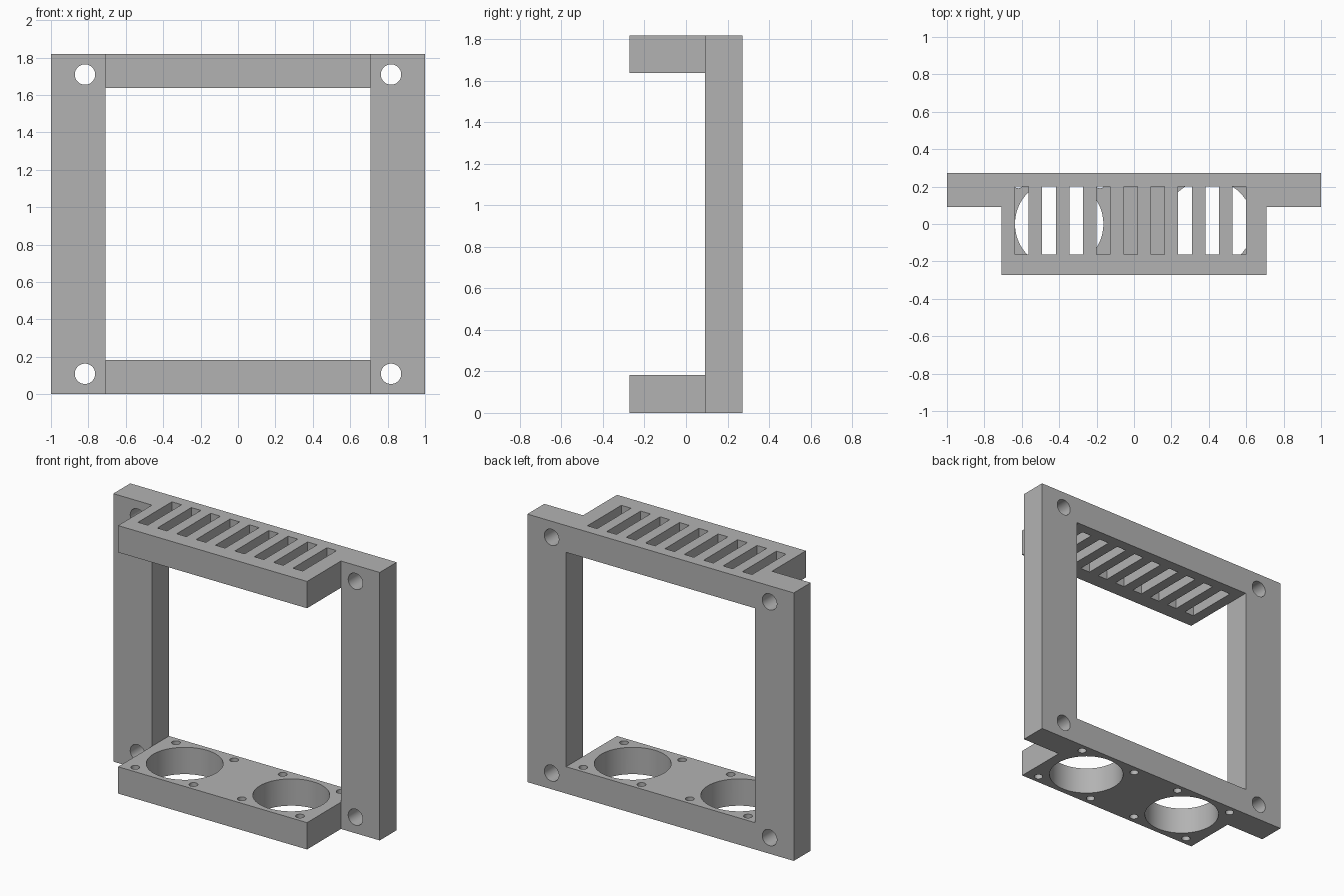
import bpy, bmesh, math
from mathutils import Matrix, Vector

if "Cube" in bpy.data.objects:
    bpy.data.objects.remove(bpy.data.objects["Cube"], do_unlink=True)

S = 1 / 55                      # design units (110 wide) to model units
WIDTH, HEIGHT, BAR = 110, 100, 10
SHELF, DEPTH = 78, 30           # shelf width and overall depth

grey = bpy.data.materials.new("plain grey")
grey.use_nodes = True
grey.diffuse_color = (0.45, 0.45, 0.45, 1)
grey.node_tree.nodes["Principled BSDF"].inputs["Base Color"].default_value = (0.45, 0.45, 0.45, 1)


def add_box(bm, low, high):
    low, high = Vector(low), Vector(high)
    matrix = Matrix.Translation((low + high) / 2) @ Matrix.Diagonal((*(high - low), 1))
    bmesh.ops.create_cube(bm, size=1, matrix=matrix)


def add_cylinder(bm, centre, radius, length, along_y=False):
    matrix = Matrix.Translation(centre)
    if along_y:
        matrix = matrix @ Matrix.Rotation(math.pi / 2, 4, 'X')
    bmesh.ops.create_cone(bm, cap_ends=True, segments=64, radius1=radius,
                          radius2=radius, depth=length, matrix=matrix)


def make_object(name, bm):
    bmesh.ops.scale(bm, vec=(S, S, S), verts=bm.verts)
    mesh = bpy.data.meshes.new(name)
    bm.to_mesh(mesh)
    bm.free()
    mesh.materials.append(grey)
    obj = bpy.data.objects.new(name, mesh)
    bpy.context.collection.objects.link(obj)
    return obj


def box_object(name, low, high):
    bm = bmesh.new()
    add_box(bm, low, high)
    return make_object(name, bm)


def combine(target, other, operation):
    bpy.context.view_layer.objects.active = target
    mod = target.modifiers.new(other.name, 'BOOLEAN')
    mod.operation, mod.solver, mod.object = operation, 'EXACT', other
    bpy.ops.object.modifier_apply(modifier=mod.name)
    bpy.data.objects.remove(other, do_unlink=True)


# Upright frame with its large window
frame = box_object("mounting_frame", (-WIDTH / 2, 5, 0), (WIDTH / 2, 15, HEIGHT))
window = box_object("window_cutter", (-SHELF / 2, 0, BAR), (SHELF / 2, 20, HEIGHT - BAR))
combine(frame, window, 'DIFFERENCE')

# Top and bottom shelves, fused into the frame bars
for name, z in (("bottom_shelf", 0), ("top_shelf", HEIGHT - BAR)):
    shelf = box_object(name, (-SHELF / 2, -DEPTH / 2, z), (SHELF / 2, 10, z + BAR))
    combine(frame, shelf, 'UNION')

# All openings in one cutter
bm = bmesh.new()
for i in range(9):              # vent slots in the top shelf
    x = -35 + 8 * i
    add_box(bm, (x, -9, 85), (x + 4, 11, 105))
for side in (-1, 1):
    add_cylinder(bm, (22 * side, 0, 5), 13, 20)             # large round opening
    for dx in (-12, 12):                                    # its four screw holes
        for dy in (-12, 12):
            add_cylinder(bm, (22 * side + dx, dy, 5), 1.5, 20)
    for z in (6, HEIGHT - 6):                               # frame mounting holes
        add_cylinder(bm, (45 * side, 10, z), 3, 20, along_y=True)
combine(frame, make_object("opening_cutter", bm), 'DIFFERENCE')

# Clean coplanar seams and smooth the round walls
bm = bmesh.new()
bm.from_mesh(frame.data)
bmesh.ops.remove_doubles(bm, verts=bm.verts, dist=0.0001)
bmesh.ops.dissolve_limit(bm, angle_limit=0.01, verts=bm.verts, edges=bm.edges)
bmesh.ops.triangulate(bm, faces=[f for f in bm.faces if len(f.verts) > 4])
bm.to_mesh(frame.data)
bm.free()
bpy.ops.object.select_all(action='DESELECT')
frame.select_set(True)
bpy.context.view_layer.objects.active = frame
bpy.ops.object.shade_smooth_by_angle(angle=math.radians(30))
